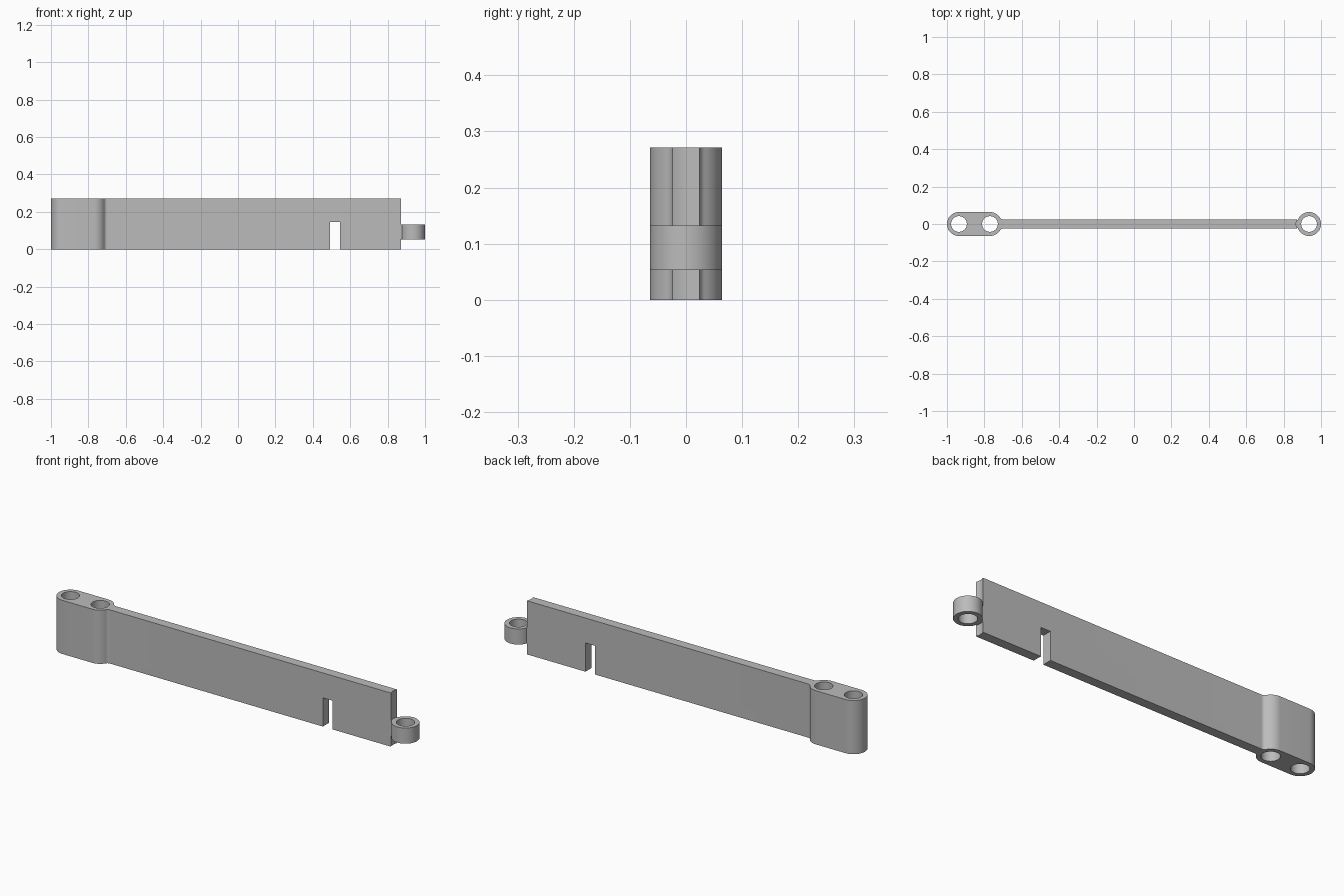
import bpy, bmesh, math

cube = bpy.data.objects.get("Cube")
if cube:
    bpy.data.objects.remove(cube, do_unlink=True)

HEIGHT, R, HOLE, HALF, FILLET = 0.271, 0.064, 0.042, 0.024, 0.02
EYE_A, EYE_B, EYE_END = -0.936, -0.77, 0.936

grey = bpy.data.materials.new("plain grey")
grey.use_nodes = True
grey.diffuse_color = (0.5, 0.5, 0.5, 1)
grey.node_tree.nodes["Principled BSDF"].inputs["Base Color"].default_value = grey.diffuse_color


def arc(cx, cy, r, a0, a1, n):
    return [(cx + r * math.cos(a0 + (a1 - a0) * i / n),
             cy + r * math.sin(a0 + (a1 - a0) * i / n)) for i in range(n + 1)]


def circle(cx, r):
    return arc(cx, 0, r, 0, math.tau, 64)[:-1]


def prism(name, outline, z0, z1):
    """Extrude a flat outline between two heights."""
    bm = bmesh.new()
    face = bm.faces.new([bm.verts.new((x, y, z0)) for x, y in outline])
    top = bmesh.ops.extrude_face_region(bm, geom=[face])["geom"]
    bmesh.ops.translate(bm, vec=(0, 0, z1 - z0),
                        verts=[v for v in top if isinstance(v, bmesh.types.BMVert)])
    bmesh.ops.recalc_face_normals(bm, faces=bm.faces)
    mesh = bpy.data.meshes.new(name)
    bm.to_mesh(mesh)
    bm.free()
    mesh.materials.append(grey)
    obj = bpy.data.objects.new(name, mesh)
    bpy.context.collection.objects.link(obj)
    return obj


def activate(obj):
    bpy.ops.object.select_all(action='DESELECT')
    obj.select_set(True)
    bpy.context.view_layer.objects.active = obj


def cut(obj, cutter):
    cutter.hide_render = True
    activate(obj)
    mod = obj.modifiers.new("cut", 'BOOLEAN')
    mod.operation, mod.solver, mod.object = 'DIFFERENCE', 'EXACT', cutter
    bpy.ops.object.modifier_apply(modifier=mod.name)
    bpy.data.objects.remove(cutter, do_unlink=True)


# Arm outline: rounded two-hole head, filleted neck, concave far end
fy = HALF + FILLET
fx = EYE_B + math.sqrt((R + FILLET) ** 2 - fy ** 2)
lean = math.atan2(fy, fx - EYE_B)
seat = R + 0.005
seat_angle = math.asin(HALF / seat)
upper = (arc(fx, fy, FILLET, -math.pi / 2, lean - math.pi, 10)
         + arc(EYE_B, 0, R, lean, math.pi / 2, 12)[1:]
         + arc(EYE_A, 0, R, math.pi / 2, math.pi, 16))
lower = [(x, -y) for x, y in reversed(upper[:-1])]
end = arc(EYE_END, 0, seat, math.pi + seat_angle, math.pi - seat_angle, 10)
arm = prism("arm", upper + lower + end, 0, HEIGHT)

# Pivot holes and bottom slot
for x in (EYE_A, EYE_B):
    cut(arm, prism("hole_cutter", circle(x, HOLE), -0.1, HEIGHT + 0.1))
cut(arm, prism("slot_cutter", [(0.491, -0.1), (0.545, -0.1), (0.545, 0.1), (0.491, 0.1)],
               -0.1, 0.145))

# End ring with a short bridge into the arm
Z0, Z1 = 0.053, 0.132
ring = prism("end_ring", circle(EYE_END, R), Z0, Z1)
cut(ring, prism("hole_cutter", circle(EYE_END, HOLE), -0.1, HEIGHT))
prism("ring_bridge", [(0.86, -0.022), (0.882, -0.022), (0.882, 0.022), (0.86, 0.022)],
      Z0 + 0.001, Z1 - 0.001)

for obj in (arm, ring):
    activate(obj)
    bpy.ops.object.shade_smooth_by_angle(angle=math.radians(30))
